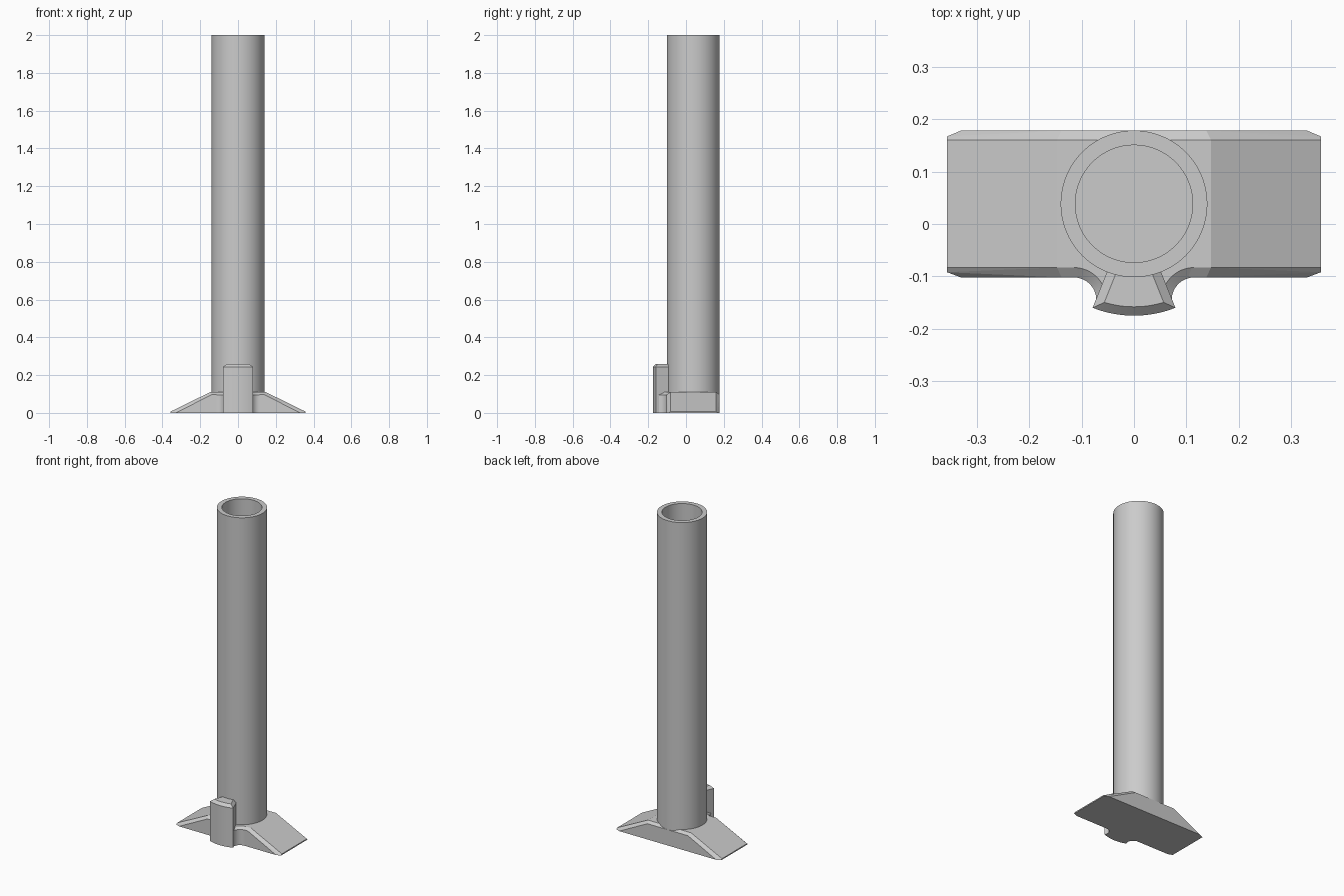
import bpy, bmesh
from math import sin, cos, asin, radians, pi

cube = bpy.data.objects.get("Cube")
if cube:
    bpy.data.objects.remove(cube, do_unlink=True)

grey = bpy.data.materials.new("plain grey")
grey.use_nodes = True
colour = (0.6, 0.6, 0.6, 1)
grey.diffuse_color = colour
grey.node_tree.nodes["Principled BSDF"].inputs["Base Color"].default_value = colour

AXIS_Y = 0.0385      # tube axis
HALF = radians(21.7) # half angle of the key


def finish(name, bm, smooth=True):
    bmesh.ops.recalc_face_normals(bm, faces=bm.faces[:])
    mesh = bpy.data.meshes.new(name)
    bm.to_mesh(mesh)
    bm.free()
    obj = bpy.data.objects.new(name, mesh)
    bpy.context.collection.objects.link(obj)
    mesh.materials.append(grey)
    if smooth:
        bpy.ops.object.select_all(action="DESELECT")
        obj.select_set(True)
        bpy.context.view_layer.objects.active = obj
        bpy.ops.object.shade_smooth_by_angle(angle=radians(25))
    return obj


def hull(name, points, smooth):
    bm = bmesh.new()
    for p in points:
        bm.verts.new(p)
    out = bmesh.ops.convex_hull(bm, input=bm.verts[:])
    loose = [v for v in out["geom_interior"] + out["geom_unused"]
             if isinstance(v, bmesh.types.BMVert)]
    bmesh.ops.delete(bm, geom=list(set(loose)), context="VERTS")
    bmesh.ops.dissolve_limit(bm, angle_limit=0.01, verts=bm.verts[:], edges=bm.edges[:])
    return finish(name, bm, smooth)


def loft(name, loops, closed_profile=False):
    """Skin a stack of equal loops and cap both ends."""
    bm = bmesh.new()
    rings = [[bm.verts.new(p) for p in loop] for loop in loops]
    n = len(rings[0])
    for a, b in zip(rings, rings[1:]):
        for i in range(n):
            j = (i + 1) % n
            bm.faces.new((a[i], a[j], b[j], b[i]))
    bm.faces.new(rings[0])
    bm.faces.new(rings[-1])
    return finish(name, bm)


# Tube with a blind bore
def circle(r, z, n=96):
    return [(r * sin(2 * pi * i / n), AXIS_Y - r * cos(2 * pi * i / n), z) for i in range(n)]


loft("tube", [circle(0.14, 0.01), circle(0.14, 2), circle(0.112, 2), circle(0.112, 0.11)])

# Wedge-shaped foot with chamfered long edges
foot = []
for s in (-1, 1):
    for inner, tip, outer in ((-0.083, -0.092, -0.102), (0.16, 0.167, 0.1785)):
        foot += [(s * 0.357, tip, 0), (s * 0.357, inner, 0.007), (s * 0.147, inner, 0.11),
                 (s * 0.33, outer, 0), (s * 0.138, outer, 0.097)]
hull("foot", foot, False)

# Key on the front of the tube, chamfered on its outer and side top edges
key = []


def polar(r, a, z):
    return (r * sin(a), AXIS_Y - r * cos(a), z)


for z, cut in ((0, 0), (0.244, 0), (0.26, 0.017)):
    r_out = 0.2135 - cut
    edge = HALF - asin(cut / r_out)
    key += [polar(r_out, edge * (i / 8 - 1), z) for i in range(17)]
    edge = HALF - asin(cut / 0.13)
    key += [polar(0.13, s * edge, z) for s in (-1, 1)]
hull("key", key, True)

# Concave fillets between the key and the foot
for side, label in ((1, "left"), (-1, "right")):
    def outline(r, z):
        arc = [(0.115 - r * sin(t), -0.145 + r * cos(t), z)
               for t in (pi / 2 * i / 16 for i in range(17))]
        pts = arc + [(0.03, -0.145, z), (0.03, -0.07, z), (0.115, -0.07, z)]
        return [(side * x, y, h) for x, y, h in pts]

    loft(label + "_fillet", [outline(0.043, 0), outline(0.043, 0.096), outline(0.062, 0.11)])
